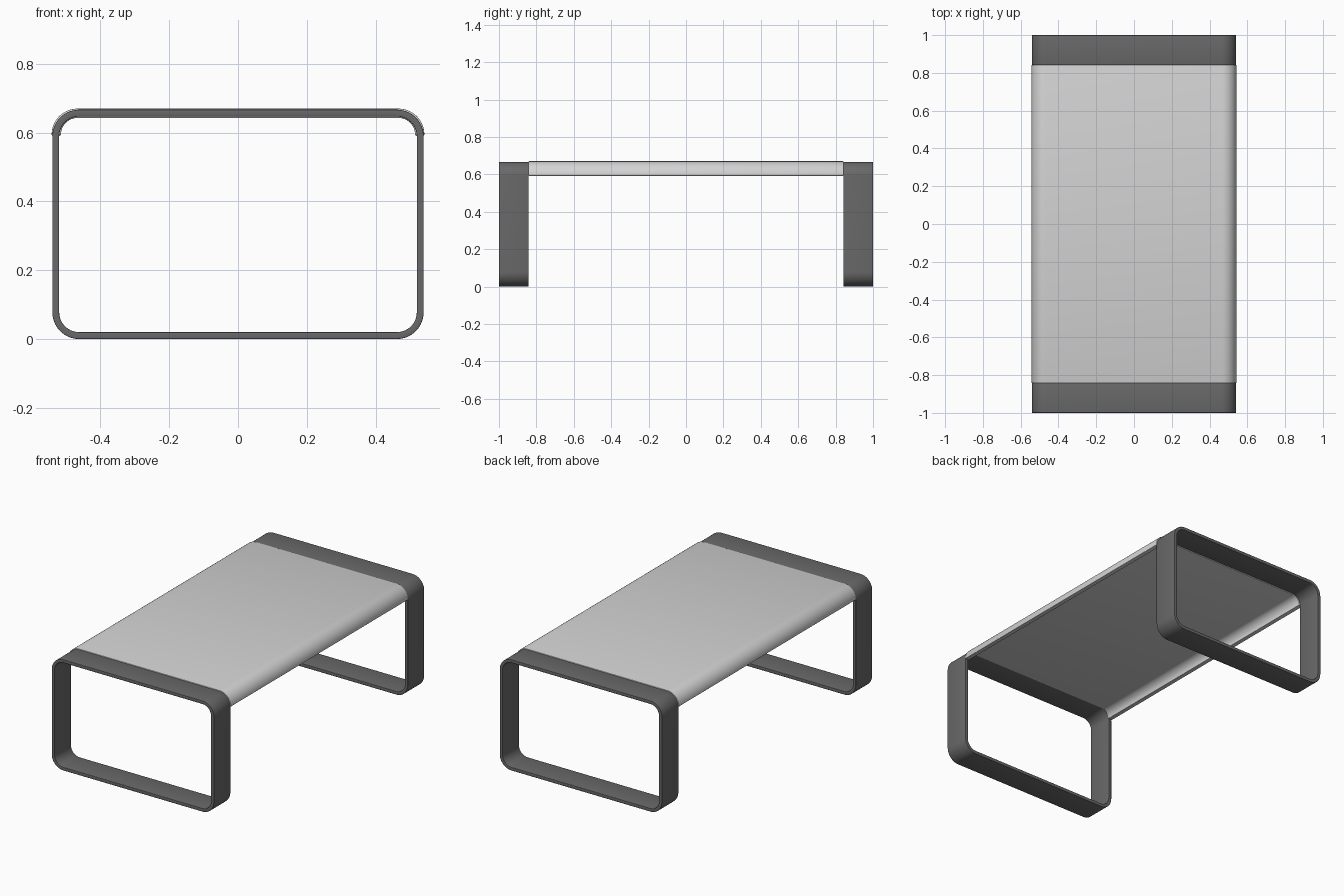
import bpy, math

if "Cube" in bpy.data.objects:
    bpy.data.objects.remove(bpy.data.objects["Cube"])

W = 0.54          # half width
TOP = 0.667       # frame height
SEG = 14          # segments per rounded corner


def material(name, v):
    m = bpy.data.materials.new(name)
    m.diffuse_color = (v, v, v, 1)
    m.use_nodes = True
    m.node_tree.nodes["Principled BSDF"].inputs["Base Color"].default_value = m.diffuse_color
    return m


def arc(cx, cz, r, a0, a1):
    return [(cx + r * math.cos(math.radians(a0 + (a1 - a0) * i / SEG)),
             cz + r * math.sin(math.radians(a0 + (a1 - a0) * i / SEG)))
            for i in range(SEG + 1)]


def band(name, outer, inner, y0, y1, closed, mat, bevel):
    """Strip with thickness between two x-z profiles, extruded along y."""
    n = len(outer)
    verts = [(x, y, z) for y in (y0, y1) for prof in (outer, inner) for x, z in prof]
    o0, i0, o1, i1 = 0, n, 2 * n, 3 * n
    faces = []
    for k in range(n if closed else n - 1):
        j = (k + 1) % n
        faces += [(o0 + k, o0 + j, o1 + j, o1 + k), (i0 + j, i0 + k, i1 + k, i1 + j),
                  (o0 + j, o0 + k, i0 + k, i0 + j), (o1 + k, o1 + j, i1 + j, i1 + k)]
    if not closed:
        faces += [(o0, o1, i1, i0), (o0 + n - 1, i0 + n - 1, i1 + n - 1, o1 + n - 1)]
    me = bpy.data.meshes.new(name)
    me.from_pydata(verts, [], faces)
    me.materials.append(mat)
    ob = bpy.data.objects.new(name, me)
    bpy.context.collection.objects.link(ob)
    bpy.ops.object.select_all(action='DESELECT')
    ob.select_set(True)
    bpy.context.view_layer.objects.active = ob
    # consistent outward normals
    bpy.ops.object.mode_set(mode='EDIT')
    bpy.ops.mesh.select_all(action='SELECT')
    bpy.ops.mesh.normals_make_consistent(inside=False)
    bpy.ops.object.mode_set(mode='OBJECT')
    b = ob.modifiers.new("soft_edges", 'BEVEL')
    b.width, b.segments, b.limit_method = bevel, 3, 'ANGLE'
    b.angle_limit = math.radians(50)
    bpy.ops.object.modifier_apply(modifier=b.name)
    bpy.ops.object.shade_smooth_by_angle(angle=math.radians(35))
    return ob


def loop(inset, r):
    cx, lo, hi = W - r, r, TOP - r
    r -= inset
    return (arc(cx, hi, r, 0, 90) + arc(-cx, hi, r, 90, 180)
            + arc(-cx, lo, r, 180, 270) + arc(cx, lo, r, 270, 360))


def cover(inset, r, w, top, bottom):
    cx, cz = w - r, top - r
    r -= inset
    return ([(cx + r, bottom)] + arc(cx, cz, r, 0, 90)
            + arc(-cx, cz, r, 90, 180) + [(-cx - r, bottom)])


dark = material("dark_grey", 0.14)
light = material("light_grey", 0.65)

# rounded leg loops at both ends
for name, y0, y1 in (("front_leg_loop", -1.0, -0.842), ("back_leg_loop", 0.842, 1.0)):
    band(name, loop(0, 0.078), loop(0.02, 0.078), y0, y1, True, dark, 0.003)

# curved table top whose sides fold down
band("table_top", cover(0, 0.075, 0.542, 0.67, 0.592), cover(0.027, 0.075, 0.542, 0.67, 0.592),
     -0.842, 0.842, False, light, 0.006)
